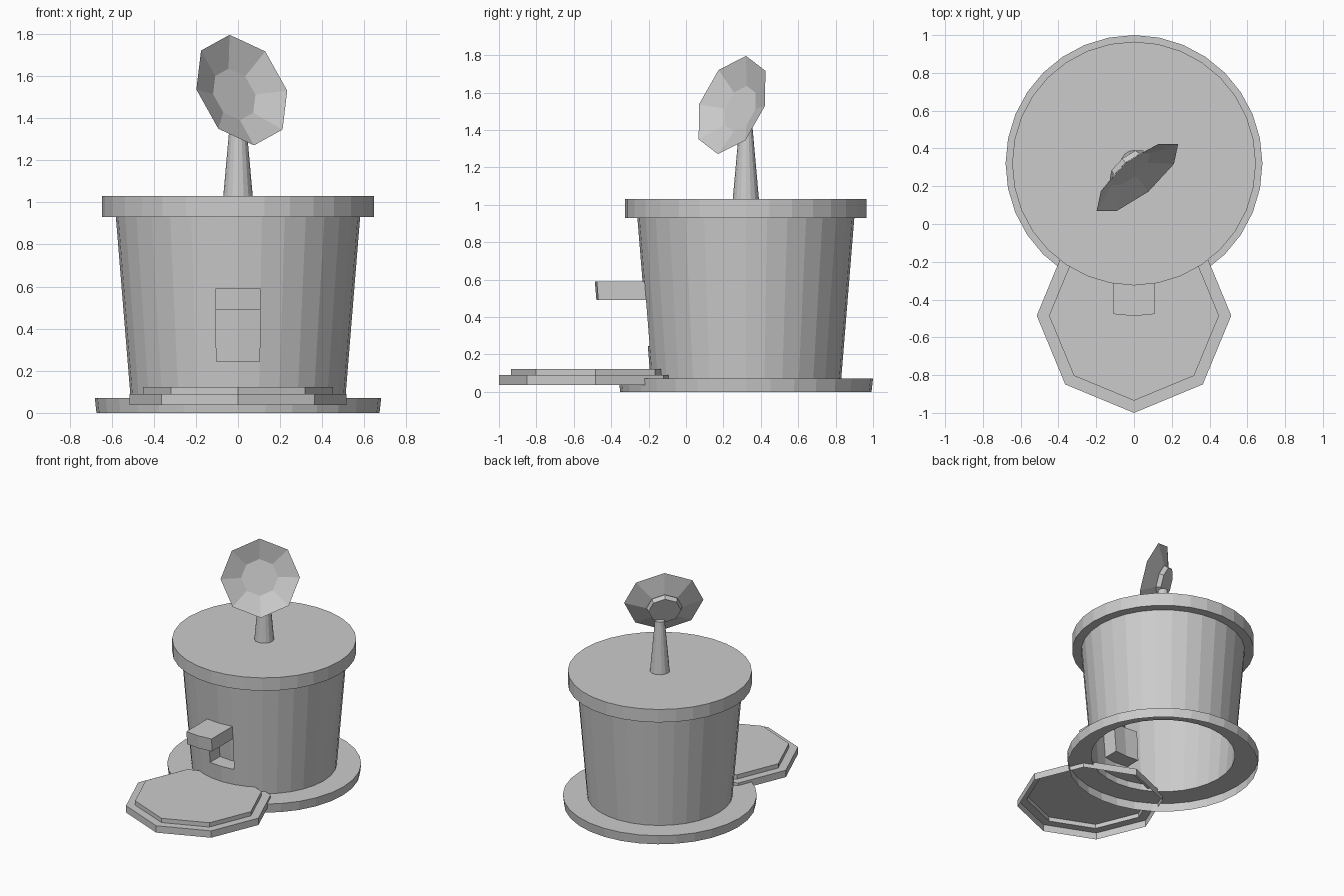
import bpy, bmesh
from math import cos, sin, pi
from mathutils import Matrix, Vector

if "Cube" in bpy.data.objects:
    bpy.data.objects.remove(bpy.data.objects["Cube"])


def loft(profile, sides, start=0.0, cap_end=True):
    """Turn a (radius, height) profile around z with flat sides."""
    bm = bmesh.new()
    rings = [[bm.verts.new((r * cos(start + 2 * pi * i / sides),
                            r * sin(start + 2 * pi * i / sides), z))
              for i in range(sides)] for r, z in profile]
    for a, b in zip(rings, rings[1:]):
        for i in range(sides):
            j = (i + 1) % sides
            bm.faces.new((a[i], a[j], b[j], b[i]))
    if cap_end:
        bm.faces.new(rings[-1])
    return bm


def finish(bm, name, matrix):
    bm.normal_update()
    mesh = bpy.data.meshes.new(name)
    bm.to_mesh(mesh)
    bm.free()
    obj = bpy.data.objects.new(name, mesh)
    obj.matrix_world = matrix
    bpy.context.collection.objects.link(obj)
    return obj


def push_front(bm, z0, z1, dy):
    """Extrude the two front wall panels between two heights."""
    faces = [f for f in bm.faces
             if z0 < f.calc_center_median().z < z1
             and abs(f.calc_center_median().x) < 0.08
             and -0.6 < f.calc_center_median().y < -0.45]
    new = bmesh.ops.extrude_face_region(bm, geom=faces)["geom"]
    verts = [v for v in new if isinstance(v, bmesh.types.BMVert)]
    bmesh.ops.translate(bm, verts=verts, vec=(0, dy, 0))
    old = [f for f in faces if f.is_valid]
    if old:
        bmesh.ops.delete(bm, geom=old, context='FACES')


centre = Matrix.Translation((0, 0.32, 0))

# Hollow tub: foot skirt, tapered wall, overhanging lid
wall = [(0.51 + 0.07 * (z - 0.07) / 0.86, z) for z in (0.07, 0.245, 0.49, 0.59, 0.93)]
bm = loft([(0.672, 0), (0.68, 0.07)] + wall + [(0.645, 0.93), (0.645, 1.03)], 32)
push_front(bm, 0.5, 0.58, -0.255)   # spout block
push_front(bm, 0.25, 0.48, 0.12)    # recess below it
finish(bm, "tub", centre)

# Stepped octagonal tray, open underneath
bm = loft([(0.515, 0.037), (0.515, 0.09), (0.45, 0.09), (0.45, 0.123)], 8, pi / 2)
finish(bm, "tray", Matrix.Translation((0, -0.485, 0)))

# Tapered mast
finish(loft([(0.07, 1.03), (0.035, 1.42)], 16), "mast", centre)

# Dish facing front right and slightly up
n = Vector((0.60, -0.726, 0.34)).normalized()
u = Vector((-0.058, 0.075, 0.262))
u = (u - n * u.dot(n)).normalized()
v = n.cross(u)
place = Matrix.Translation((0.018, 0.246, 1.533)) @ Matrix((u, v, n)).transposed().to_4x4()
bm = loft([(0.13, -0.06), (0.279, 0)], 8, cap_end=False)
bm.faces.new([w for w in bm.verts if w.co.z < -0.01])
bmesh.ops.reverse_faces(bm, faces=[f for f in bm.faces if len(f.verts) == 4])
finish(bm, "dish", place)

# Collar behind the dish
bm = loft([(0.125, -0.062), (0.115, -0.095)], 8)
bmesh.ops.reverse_faces(bm, faces=[f for f in bm.faces if len(f.verts) == 4])
bmesh.ops.reverse_faces(bm, faces=[f for f in bm.faces if len(f.verts) == 8])
finish(bm, "dish_collar", place)
